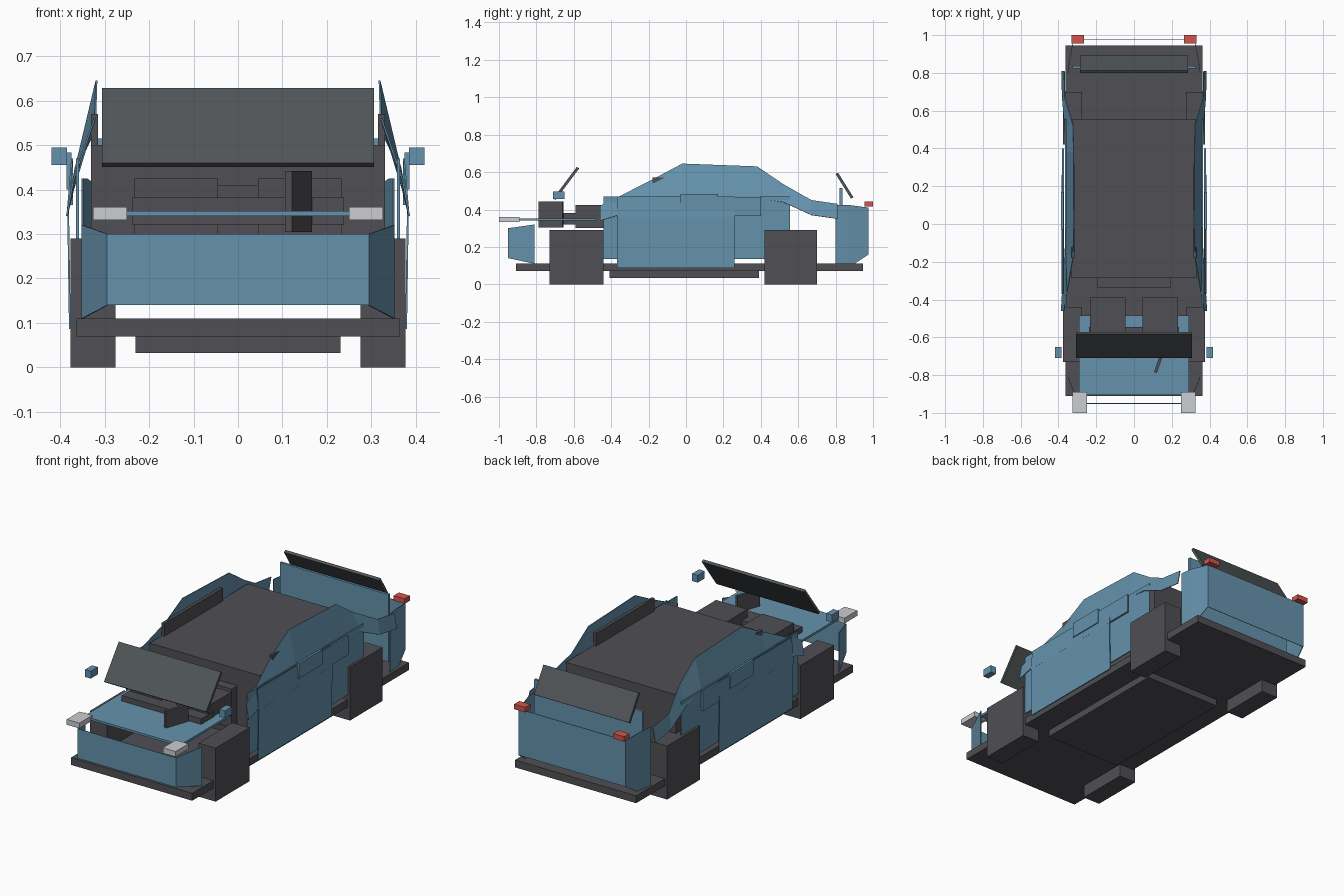
import bpy
import bmesh
import math
from mathutils import Vector

cube = bpy.data.objects.get("Cube")
if cube:
    bpy.data.objects.remove(cube, do_unlink=True)


def material(name, rgb):
    mat = bpy.data.materials.new(name)
    mat.use_nodes = True
    mat.diffuse_color = (*rgb, 1)
    mat.node_tree.nodes["Principled BSDF"].inputs["Base Color"].default_value = (*rgb, 1)
    return mat


BLUE = material("body blue", (0.13, 0.29, 0.42))
DARK = material("dark grey", (0.08, 0.08, 0.09))
GLASS = material("window grey", (0.08, 0.09, 0.095))
LAMP = material("lamp grey", (0.6, 0.61, 0.65))
RED = material("tail red", (0.64, 0.09, 0.07))


def finish(name, bm, mat):
    bmesh.ops.recalc_face_normals(bm, faces=bm.faces)
    mesh = bpy.data.meshes.new(name)
    bm.to_mesh(mesh)
    bm.free()
    mesh.materials.append(mat)
    obj = bpy.data.objects.new(name, mesh)
    bpy.context.collection.objects.link(obj)
    return obj


def box(name, mat, xs, ys, zs, rot=(0, 0, 0)):
    """Box given by its x, y and z ranges, turned about its centre."""
    ranges = (xs, ys, zs)
    size = Vector([b - a for a, b in ranges])
    bm = bmesh.new()
    bmesh.ops.create_cube(bm, size=1)
    bmesh.ops.scale(bm, vec=size, verts=bm.verts)
    obj = finish(name, bm, mat)
    obj.location = [(a + b) / 2 for a, b in ranges]
    obj.rotation_euler = rot
    return obj


def pair(name, mat, xs, ys, zs):
    """The same box on both sides."""
    box("left_" + name, mat, xs, ys, zs)
    box("right_" + name, mat, (-xs[1], -xs[0]), ys, zs)


def strip(name, mat, tops, bottoms):
    """Thin sheet between an upper and a lower line of points."""
    bm = bmesh.new()
    up = [bm.verts.new(p) for p in tops]
    low = [bm.verts.new(p) for p in bottoms]
    for i in range(len(up) - 1):
        bm.faces.new((low[i], low[i + 1], up[i + 1], up[i]))
    obj = finish(name, bm, mat)
    shell = obj.modifiers.new("shell", "SOLIDIFY")
    shell.thickness = 0.004
    shell.offset = 0
    return obj


# Floor and wheels
box("floor_pan", DARK, (-0.363, 0.363), (-0.91, 0.945), (0.07, 0.11))
box("under_tray", DARK, (-0.23, 0.23), (-0.41, 0.39), (0.033, 0.07))
pair("front_wheel", DARK, (0.275, 0.377), (-0.73, -0.44), (0, 0.29))
pair("rear_wheel", DARK, (0.275, 0.377), (0.42, 0.70), (0, 0.29))

# Cabin, seats and dashboard
box("cabin", DARK, (-0.33, 0.33), (-0.285, 0.557), (0.14, 0.50))
pair("side_window", DARK, (0.315, 0.331), (-0.18, 0.32), (0.45, 0.57))
box("rear_bench", DARK, (-0.195, 0.195), (-0.335, -0.28), (0.2, 0.41))
pair("seat", DARK, (0.045, 0.233), (-0.59, -0.39), (0.3, 0.425))
box("dashboard", DARK, (-0.238, 0.238), (-0.655, -0.545), (0.32, 0.382))
box("steering_wheel", DARK, (0.128, 0.144), (-0.79, -0.654), (0.305, 0.442),
    (0, 0, math.radians(-19.5)))

# Glass panes
box("windshield", GLASS, (-0.306, 0.306), (-0.648, -0.633), (0.434, 0.645),
    (math.radians(-37), 0, 0))
box("rear_window", GLASS, (-0.285, 0.285), (0.84, 0.855), (0.45, 0.605),
    (math.radians(32), 0, 0))

# Hood, trunk panel, mirrors and lamps
box("hood", BLUE, (-0.29, 0.29), (-0.905, -0.485), (0.34, 0.352))
box("trunk_panel", BLUE, (-0.325, 0.325), (0.822, 0.836), (0.15, 0.515))
pair("mirror", BLUE, (0.385, 0.419), (-0.71, -0.65), (0.455, 0.495))
pair("headlight", LAMP, (0.25, 0.326), (-1.0, -0.89), (0.332, 0.361))
pair("tail_light", RED, (0.264, 0.33), (0.955, 1.0), (0.415, 0.442))

# Wraparound bumpers
plan = [(-0.35, -0.81), (-0.293, -0.95), (0.293, -0.95), (0.35, -0.81)]
strip("front_bumper", BLUE,
      [(x, y, 0.30 if y < -0.9 else 0.32) for x, y in plan],
      [(x, y, 0.14 if y < -0.9 else 0.11) for x, y in plan])
plan = [(-0.35, 0.80), (-0.341, 0.865), (-0.32, 0.975),
        (0.32, 0.975), (0.341, 0.865), (0.35, 0.80)]
strip("rear_bumper", BLUE,
      [(x, y, 0.41 if y > 0.9 else 0.425) for x, y in plan],
      [(x, y, 0.16 if y > 0.9 else 0.085) for x, y in plan])


# Body sides: flared at the bottom, upright above the waist
def flare(z):
    steps = [(0.34, 0.385), (0.45, 0.365), (0.52, 0.322), (0.65, 0.318)]
    for (z0, x0), (z1, x1) in zip(steps, steps[1:]):
        if z <= z1:
            return x0 + (x1 - x0) * (z - z0) / (z1 - z0)
    return steps[-1][1]


ARCH = [(-0.46, 0.42, 0.34), (-0.36, 0.468, 0.37), (-0.17, 0.565, 0.44),
        (-0.02, 0.645, 0.46), (0.38, 0.63, 0.46), (0.52, 0.535, 0.44),
        (0.67, 0.45, 0.37), (0.81, 0.43, 0.35)]
for side, s in (("left", 1), ("right", -1)):
    strip(side + "_roof_side", BLUE,
          [(s * flare(top), y, top) for y, top, low in ARCH],
          [(s * flare(low), y, low) for y, top, low in ARCH])
    # Door skin leaning in above the waist
    for part, front, back, foot in (("front_door", -0.37, 0.26, 0.087),):
        rows = [(0.378, foot), (0.382, 0.36), (0.373, 0.47)]
        for (x0, z0), (x1, z1), label in zip(rows, rows[1:], ("lower", "upper")):
            strip(f"{side}_{part}_{label}", BLUE,
                  [(s * x1, front, z1), (s * x1, back, z1)],
                  [(s * x0, front, z0), (s * x0, back, z0)])

pair("side_panel", BLUE, (0.358, 0.364), (-0.44, 0.557), (0.135, 0.47))
pair("waist_panel", BLUE, (0.371, 0.381), (0.16, 0.40), (0.365, 0.468))
pair("door_handle_panel", BLUE, (0.374, 0.386), (-0.03, 0.17), (0.40, 0.483))
